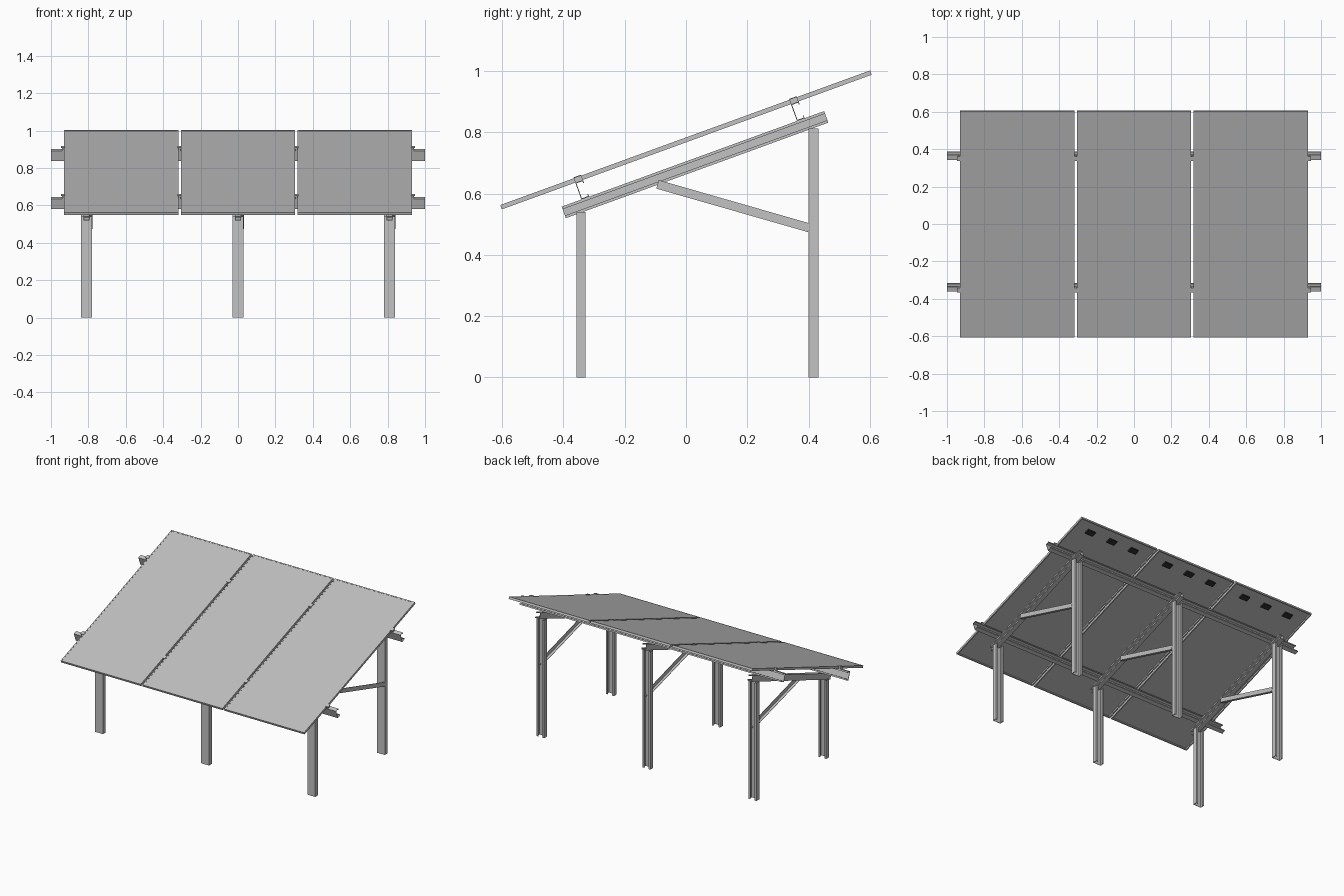
import bpy, bmesh, math
from mathutils import Vector, Matrix

cube = bpy.data.objects.get("Cube")
if cube:
    bpy.data.objects.remove(cube, do_unlink=True)


def material(name, grey):
    m = bpy.data.materials.new(name)
    m.use_nodes = True
    colour = (grey, grey, grey, 1)
    m.diffuse_color = colour
    m.node_tree.nodes["Principled BSDF"].inputs["Base Color"].default_value = colour
    return m


STEEL = material("galvanised grey", 0.54)
GLASS = material("panel grey", 0.52)
BLACK = material("junction black", 0.025)

X, Y, Z = Vector((1, 0, 0)), Vector((0, 1, 0)), Vector((0, 0, 1))
TILT = math.radians(20)
SLOPE = Vector((0, math.cos(TILT), math.sin(TILT)))
NORMAL = X.cross(SLOPE)
CENTRE = Vector((0, 0, 0.775))


def on_slope(x, v, w):
    """Point given across, along and above the tilted panel plane."""
    return CENTRE + X * x + SLOPE * v + NORMAL * w


def frame(origin, depth, along):
    """Axes for a section: width, depth, length."""
    m = Matrix((depth.cross(along), depth, along)).transposed().to_4x4()
    m.translation = origin
    return m


TILTED = frame(CENTRE, SLOPE, NORMAL)


def finish(name, bm, matrix, *mats):
    bmesh.ops.recalc_face_normals(bm, faces=bm.faces)
    mesh = bpy.data.meshes.new(name)
    bm.to_mesh(mesh)
    bm.free()
    for m in mats:
        mesh.materials.append(m)
    ob = bpy.data.objects.new(name, mesh)
    ob.matrix_world = matrix
    bpy.context.collection.objects.link(ob)
    return ob


def extrude(name, points, length, matrix):
    bm = bmesh.new()
    face = bm.faces.new([bm.verts.new((p, q, 0)) for p, q in points])
    side = bmesh.ops.extrude_face_region(bm, geom=[face])["geom"]
    verts = [g for g in side if isinstance(g, bmesh.types.BMVert)]
    bmesh.ops.translate(bm, verts=verts, vec=(0, 0, length))
    return finish(name, bm, matrix, STEEL)


def channel(name, w, d, lip, length, origin, depth, along, t=0.003):
    """Lipped C section, open towards the depth direction."""
    h = w / 2
    half = [(h, 0), (h, d), (h - lip, d), (h - lip, d - t), (h - t, d - t), (h - t, t)]
    points = half + [(-p, q) for p, q in reversed(half)]
    return extrude(name, points, length, frame(origin, depth, along))


def box_bm(size, offset=(0, 0, 0)):
    bm = bmesh.new()
    bmesh.ops.create_cube(bm, size=1, matrix=Matrix.Translation(offset) @ Matrix.Diagonal((*size, 1)))
    return bm


def slope_box(name, size, at, mat):
    return finish(name, box_bm(size, at), TILTED, mat)


# Three support frames: posts, rafter and brace
for i, x in enumerate((-0.81, 0, 0.81), 1):
    channel(f"front_post_{i}", 0.06, 0.03, 0.013, 0.54, Vector((x, -0.358, 0)), Y, Z)
    channel(f"rear_post_{i}", 0.06, 0.032, 0.013, 0.812, Vector((x, 0.4, 0)), Y, Z)
    channel(f"rafter_{i}", 0.04, 0.032, 0.009, 0.912, on_slope(x - 0.016, -0.456, -0.086), X, SLOPE)

    # Angle brace from the rear post to the rafter
    start, end = Vector((x + 0.032, -0.093, 0.63)), Vector((x + 0.032, 0.402, 0.488))
    run = end - start
    t, h, leg = 0.003, 0.0145, 0.02
    angle = [(-h, 0), (h, 0), (h, leg), (h - t, leg), (h - t, t), (-h, t)]
    extrude(f"brace_{i}", angle, run.length, frame(start, -X, run.normalized()))

    # Bolt holding the brace to the post
    bm = bmesh.new()
    bmesh.ops.create_cone(bm, cap_ends=True, segments=6, radius1=0.005, radius2=0.005, depth=0.012)
    finish(f"brace_bolt_{i}", bm, frame(Vector((x + 0.02, 0.408, 0.488)), X, -Y), STEEL)

# Purlins running across, with panel clamps
for name, v in (("front", -0.374), ("rear", 0.375)):
    channel(f"{name}_purlin", 0.058, 0.027, 0.01, 2.0, on_slope(-1, v - 0.0135, -0.037), SLOPE, X)
    for i, x in enumerate((-0.935, -0.312, 0.312, 0.935), 1):
        slope_box(f"{name}_clamp_{i}", (0.01, 0.026, 0.018), (x, v, 0), STEEL)
        slope_box(f"{name}_clamp_cap_{i}", (0.022, 0.026, 0.003), (x, v, 0.009), STEEL)

# Framed panels with recessed faces, and junction boxes under the high edge
LENGTH, WIDTH, THICK = 1.285, 0.611, 0.015
for i, x in enumerate((-0.6235, 0, 0.6235), 1):
    bm = box_bm((WIDTH, LENGTH, THICK), (x, 0, 0))
    bm.normal_update()
    for f in [f for f in bm.faces if abs(f.normal.z) > 0.9]:
        drop = -0.001 if f.normal.z > 0 else 0.01
        bmesh.ops.inset_region(bm, faces=[f], thickness=0.011)
        rim = bmesh.ops.extrude_face_region(bm, geom=[f])["geom"]
        inner = [g for g in rim if isinstance(g, bmesh.types.BMFace)]
        bmesh.ops.translate(bm, verts=inner[0].verts, vec=(0, 0, drop))
        inner[0].material_index = 1
        if f.is_valid:
            bm.faces.remove(f)
    finish(f"panel_{i}", bm, TILTED, STEEL, GLASS)
    for j, dx in enumerate((-0.173, 0, 0.173), 1):
        slope_box(f"junction_box_{i}_{j}", (0.06, 0.035, 0.01), (x + dx, LENGTH / 2 - 0.08, -0.002), BLACK)
